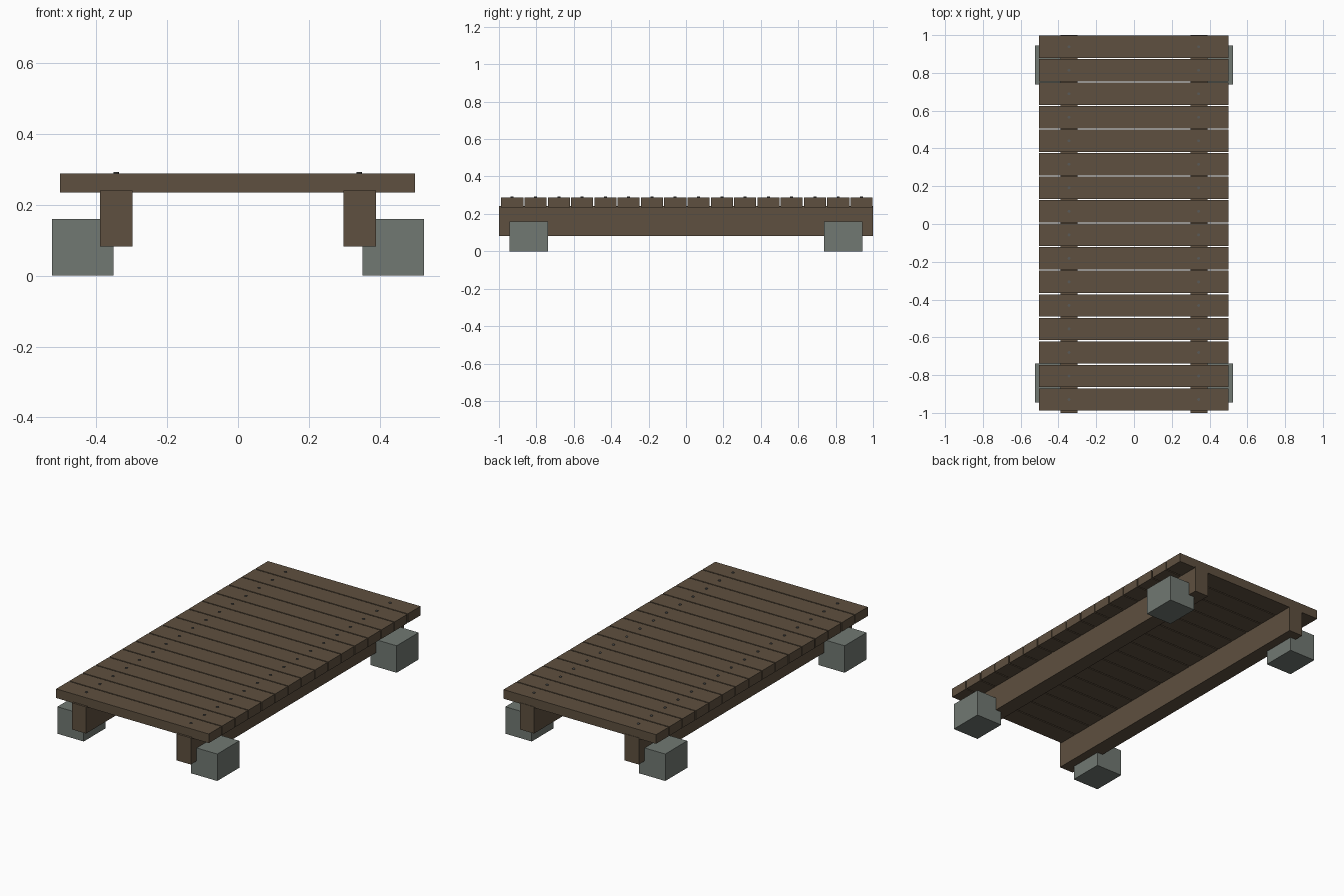
import bpy
import bmesh
from mathutils import Matrix, Vector

if "Cube" in bpy.data.objects:
    bpy.data.objects.remove(bpy.data.objects["Cube"])


def material(name, rgb):
    m = bpy.data.materials.new(name)
    m.diffuse_color = (*rgb, 1.0)
    m.use_nodes = True
    m.node_tree.nodes["Principled BSDF"].inputs["Base Color"].default_value = m.diffuse_color
    return m


wood = material("weathered_brown_wood", (0.113, 0.080, 0.050))
stone = material("grey_concrete", (0.165, 0.190, 0.170))
steel = material("dark_steel", (0.10, 0.10, 0.095))


def finish(name, bm, mat):
    mesh = bpy.data.meshes.new(name)
    bm.to_mesh(mesh)
    bm.free()
    mesh.materials.append(mat)
    ob = bpy.data.objects.new(name, mesh)
    bpy.context.collection.objects.link(ob)
    return ob


def box(name, lo, hi, mat):
    lo, hi = Vector(lo), Vector(hi)
    bm = bmesh.new()
    bmesh.ops.create_cube(bm, size=1.0, matrix=Matrix.Translation((lo + hi) / 2)
                          @ Matrix.Diagonal((*(hi - lo), 1.0)))
    return finish(name, bm, mat)


def nail(name, x, y):
    bm = bmesh.new()
    bmesh.ops.create_cone(bm, cap_ends=True, segments=8, radius1=0.008, radius2=0.008,
                          depth=0.012, matrix=Matrix.Translation((x, y, 0.2865)))
    return finish(name, bm, steel)


# Deck planks with a nail over each beam
PLANKS, PITCH, WIDTH = 16, 0.1245, 0.118
for i in range(PLANKS):
    y = -0.929 + i * PITCH
    box(f"plank_{i + 1}", (-0.502, y - WIDTH / 2, 0.235), (0.50, y + WIDTH / 2, 0.289), wood)
    for side, x in (("left", -0.344), ("right", 0.342)):
        nail(f"nail_{side}_{i + 1}", x, y)

# Long support beams and the concrete footing blocks
for side, s in (("left", -1), ("right", 1)):
    xs = sorted((s * 0.298, s * 0.390))
    box(f"beam_{side}", (xs[0], -1.0, 0.083), (xs[1], 1.0, 0.241), wood)
    xs = sorted((s * 0.352, s * 0.525))
    for end, y in (("front", -0.841), ("back", 0.841)):
        box(f"footing_{end}_{side}", (xs[0], y - 0.103, 0.0), (xs[1], y + 0.103, 0.16), stone)
